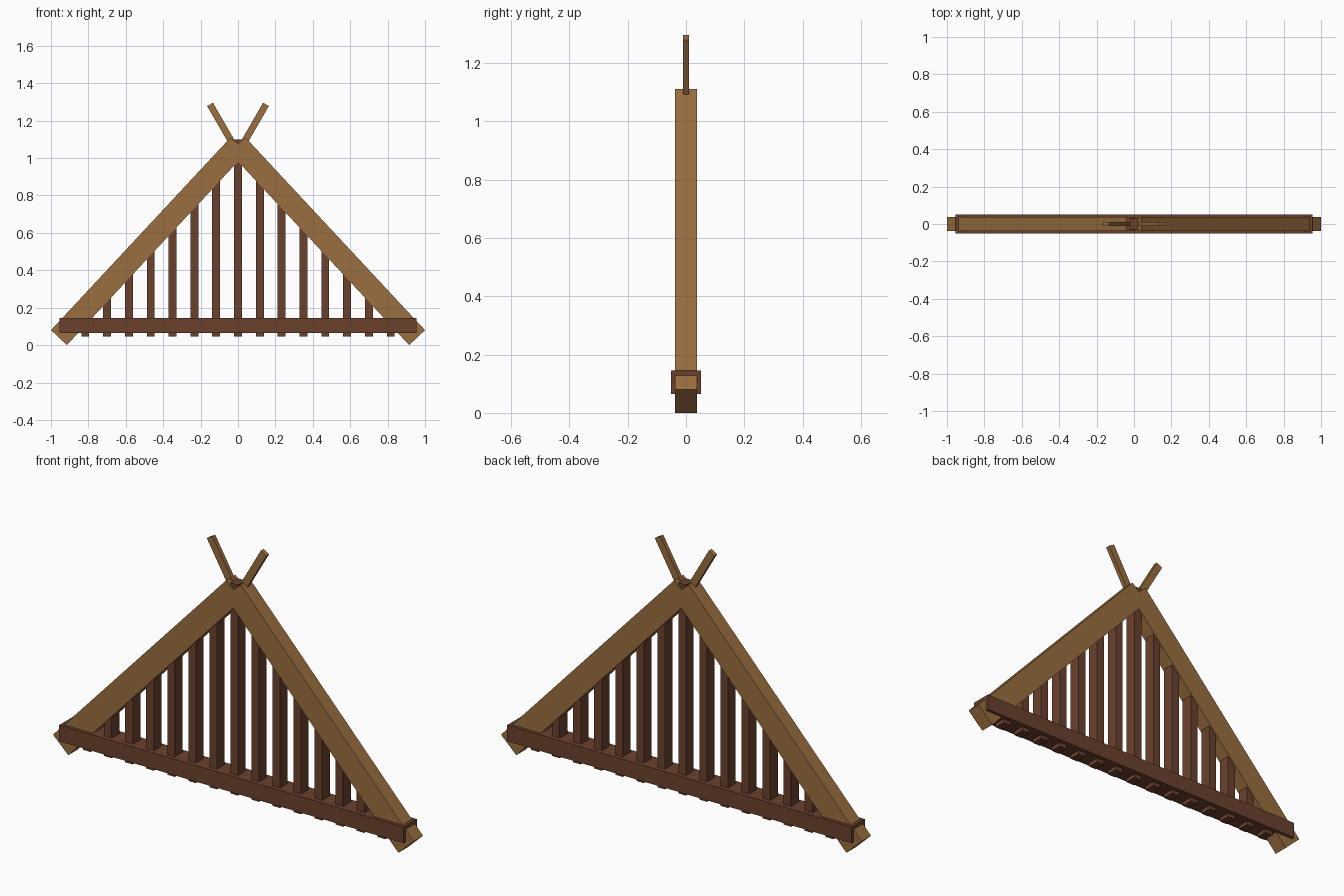
import bpy, bmesh

if "Cube" in bpy.data.objects:
    bpy.data.objects.remove(bpy.data.objects["Cube"])


def material(name, rgb):
    m = bpy.data.materials.new(name)
    m.diffuse_color = (*rgb, 1)
    m.use_nodes = True
    m.node_tree.nodes["Principled BSDF"].inputs["Base Color"].default_value = m.diffuse_color
    return m


light_wood = material("light wood", (0.32, 0.155, 0.05))
dark_wood = material("dark wood", (0.145, 0.053, 0.027))


def plank(name, outline, half_depth, mat):
    """Extrude an x-z outline symmetrically along y."""
    bm = bmesh.new()
    face = bm.faces.new([bm.verts.new((x, -half_depth, z)) for x, z in outline])
    ext = bmesh.ops.extrude_face_region(bm, geom=[face])
    verts = [v for v in ext["geom"] if isinstance(v, bmesh.types.BMVert)]
    bmesh.ops.translate(bm, verts=verts, vec=(0, 2 * half_depth, 0))
    bmesh.ops.recalc_face_normals(bm, faces=bm.faces)
    mesh = bpy.data.meshes.new(name)
    bm.to_mesh(mesh)
    bm.free()
    mesh.materials.append(mat)
    obj = bpy.data.objects.new(name, mesh)
    bpy.context.collection.objects.link(obj)
    return obj


def rect(x0, x1, z0, z1):
    return [(x0, z0), (x1, z0), (x1, z1), (x0, z1)]


# Sloping rafters crossing at the ridge, and the thin horns above them
RAFTER = [(-0.915, 0), (0.045, 1.03), (-0.04, 1.11), (-1, 0.08)]
HORN = [(-0.165, 1.278), (-0.134, 1.296), (0.002, 1.06), (-0.029, 1.042)]
for side, s in (("left", 1), ("right", -1)):
    plank(side + "_rafter", [(s * x, z) for x, z in RAFTER], 0.037, light_wood)
    plank(side + "_horn", [(s * x, z) for x, z in HORN], 0.011, light_wood)

# Horizontal tie beam
plank("tie_beam", rect(-0.955, 0.955, 0.065, 0.146), 0.052, dark_wood)

# Vertical slats, ending inside the rafters; the middle one reaches the ridge
for i in range(-7, 8):
    x = i * 0.1167
    top = 1.10 if i == 0 else 1.055 - 1.073 * abs(x)
    plank("slat", rect(x - 0.021, x + 0.021, 0.045, top), 0.03, dark_wood)
